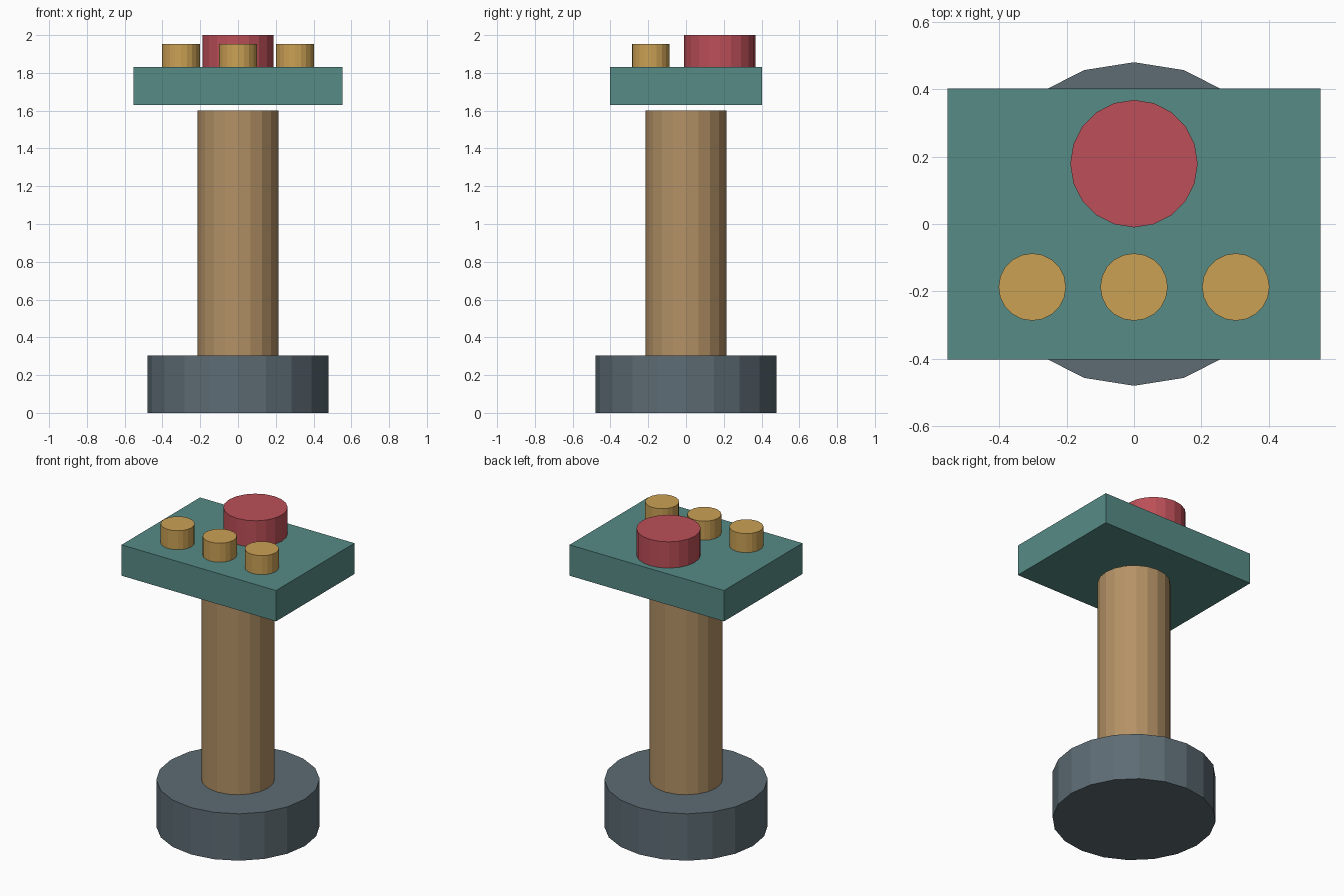
import bpy, math

if "Cube" in bpy.data.objects:
    bpy.data.objects.remove(bpy.data.objects["Cube"])


def linear(c):
    c /= 255
    return c / 12.92 if c <= 0.04045 else ((c + 0.055) / 1.055) ** 2.4


def material(name, r, g, b):
    m = bpy.data.materials.new(name)
    m.diffuse_color = (linear(r), linear(g), linear(b), 1)
    m.use_nodes = True
    m.node_tree.nodes["Principled BSDF"].inputs["Base Color"].default_value = m.diffuse_color
    return m


slate = material("slate grey", 93, 108, 116)
tan = material("tan", 180, 146, 102)
teal = material("teal", 86, 139, 134)
red = material("red", 188, 79, 88)
amber = material("amber", 203, 161, 85)


def cylinder(name, radius, z0, z1, mat, x=0, y=0):
    bpy.ops.mesh.primitive_cylinder_add(vertices=20, radius=radius, depth=z1 - z0,
                                        location=(x, y, (z0 + z1) / 2))
    ob = bpy.context.object
    ob.name = name
    ob.data.materials.append(mat)
    return ob


# Foot and column
cylinder("base", 0.48, 0, 0.304, slate)
cylinder("post", 0.215, 0.304, 1.6, tan)

# Control panel, floating just above the post
bpy.ops.mesh.primitive_cube_add(size=1, location=(0, 0, 1.73))
panel = bpy.context.object
panel.name = "panel"
panel.scale = (1.108, 0.804, 0.2)
bpy.ops.object.transform_apply(location=False, rotation=False, scale=True)
panel.data.materials.append(teal)

# Large button at the back, three small ones along the front
cylinder("main_button", 0.189, 1.83, 2.0, red, 0, 0.179)
for name, x in (("left", -0.302), ("middle", 0), ("right", 0.302)):
    cylinder(name + "_button", 0.1, 1.83, 1.953, amber, x, -0.187)
